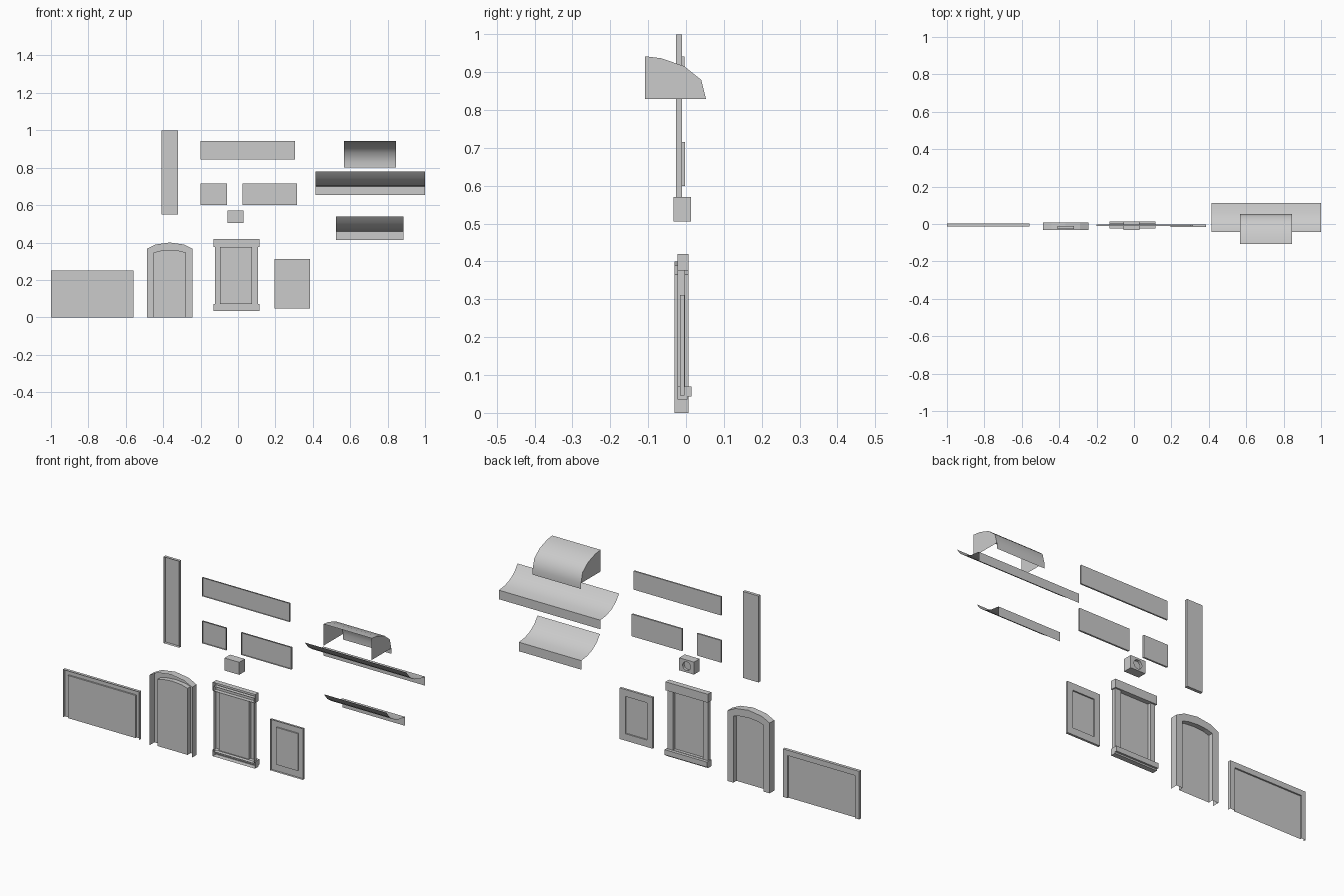
import bpy, bmesh, math
from mathutils import Vector

cube = bpy.data.objects.get("Cube")
if cube:
    bpy.data.objects.remove(cube, do_unlink=True)

grey = bpy.data.materials.new("plain grey")
grey.use_nodes = True
colour = (0.6, 0.6, 0.6, 1)
grey.diffuse_color = colour
grey.node_tree.nodes["Principled BSDF"].inputs["Base Color"].default_value = colour


def finish(name, bm, smooth=False):
    mesh = bpy.data.meshes.new(name)
    bm.to_mesh(mesh)
    bm.free()
    mesh.materials.append(grey)
    obj = bpy.data.objects.new(name, mesh)
    bpy.context.collection.objects.link(obj)
    if smooth:
        bpy.ops.object.select_all(action='DESELECT')
        obj.select_set(True)
        bpy.context.view_layer.objects.active = obj
        bpy.ops.object.shade_smooth_by_angle(angle=math.radians(40))
    return obj


def rect(x0, x1, z0, z1):
    return [(x0, z0), (x0, z1), (x1, z1), (x1, z0)]


def shell(name, rows, closed=True):
    """Join (outline, depth) rows into a moulded shell, capped at the last row."""
    bm = bmesh.new()
    rings = [[bm.verts.new((x, y, z)) for x, z in path] for path, y in rows]
    for a, b in zip(rings, rings[1:]):
        n = len(a)
        for i in range(n if closed else n - 1):
            j = (i + 1) % n
            bm.faces.new((a[i], a[j], b[j], b[i]))
    bm.faces.new(rings[-1])
    # Rows run from the wall side outwards, so the cap looks to the back
    if bm.faces[:] and rings:
        bm.normal_update()
        bm.faces.ensure_lookup_table()
        if bm.faces[-1].normal.y < 0:
            bmesh.ops.reverse_faces(bm, faces=bm.faces[:])
    return finish(name, bm)


def board(name, x0, x1, z0, z1, y0, y1):
    outline = rect(x0, x1, z0, z1)
    return shell(name, [(outline, y0), (outline, y1)])


def sheet(name, x0, x1, profile, ends=None):
    """Stretch a (y, z) profile along x, with optional end walls."""
    bm = bmesh.new()
    a, b = [[bm.verts.new((x, y, z)) for y, z in profile] for x in (x0, x1)]
    for i in range(len(profile) - 1):
        bm.faces.new((a[i], b[i], b[i + 1], a[i + 1]))
    if ends:
        for x, flip in ((x0, True), (x1, False)):
            wall = [bm.verts.new((x, y, z)) for y, z in ends]
            bm.faces.new(wall if flip else wall[::-1])
    bm.normal_update()
    for f in bm.faces:
        if f.normal.z < -0.01 or (abs(f.normal.x) < 0.5 and f.normal.y < -0.9):
            f.normal_flip()
    return finish(name, bm, smooth=True)


# Flat boards
board("tall_pilaster", -0.41, -0.32, 0.55, 1.0, -0.027, -0.011)
board("long_fascia_board", -0.2, 0.305, 0.845, 0.942, -0.012, -0.004)
board("small_sign_board", -0.2, -0.06, 0.6, 0.715, -0.012, -0.003)
board("wide_sign_board", 0.025, 0.315, 0.6, 0.715, -0.012, -0.003)

# Wide shop window: frame open at the floor
outer = rect(-1.0, -0.56, 0.0, 0.25)
inner = rect(-0.977, -0.587, 0.0, 0.222)
shell("shop_window", [(outer, -0.013), (outer, 0.003), (inner, 0.003), (inner, -0.005)], False)

# Arched door: deep surround with the leaf set back
cx = -0.365


def arch(half, spring, rise):
    left = [(-half, 0), (-half, spring), (-half * 0.62, spring + rise * 0.68), (0, spring + rise)]
    right = [(-x, z) for x, z in left[-2::-1]]
    return [(cx + x, z) for x, z in left + right]


outer, inner = arch(0.122, 0.366, 0.034), arch(0.087, 0.346, 0.014)
shell("arched_door", [(outer, -0.031), (outer, 0.007), (inner, 0.007), (inner, -0.018)], False)

# Tall window: jambs and pane, head, foot and sill
outer, inner = rect(-0.124, 0.108, 0.06, 0.40), rect(-0.097, 0.075, 0.072, 0.376)
shell("window_jambs", [(outer, -0.023), (outer, -0.002), (inner, -0.002), (inner, -0.018)])
board("window_head", -0.13, 0.114, 0.376, 0.42, -0.023, 0.006)
board("window_foot", -0.13, 0.114, 0.035, 0.07, -0.023, 0.004)
board("window_sill", -0.13, 0.114, 0.043, 0.07, -0.005, 0.014)

# Small framed panel
outer, inner = rect(0.195, 0.385, 0.046, 0.312), rect(0.228, 0.352, 0.082, 0.276)
shell("framed_panel", [(outer, -0.016), (outer, -0.004), (inner, -0.004), (inner, -0.011)])

# Lamp box with a round recess in its back face
bm = bmesh.new()
centre, half = Vector((-0.0125, -0.01, 0.5375)), Vector((0.0425, 0.023, 0.0325))
steps = 16


def ring(y, square):
    verts = []
    for i in range(steps):
        t = math.tau * (i + 0.5 * steps / 8) / steps
        c, s = math.cos(t), math.sin(t)
        m = max(abs(c), abs(s))
        x, z = (c / m * half.x, s / m * half.z) if square else (c * 0.023, s * 0.023)
        verts.append(bm.verts.new((centre.x + x, centre.y + y, centre.z + z)))
    return verts


rings = [ring(-half.y, True), ring(half.y, True), ring(half.y, False), ring(0.01, False)]
for a, b in zip(rings, rings[1:]):
    for i in range(steps):
        j = (i + 1) % steps
        bm.faces.new((a[i], a[j], b[j], b[i]))
bm.faces.new(rings[0])
bm.faces.new(rings[-1])
bmesh.ops.recalc_face_normals(bm, faces=bm.faces[:])
finish("lamp_box", bm)

# Sagging cloth awnings with a hanging valance
sag = [(-0.043, 0.78), (-0.015, 0.745), (0.02, 0.721), (0.062, 0.706), (0.111, 0.7), (0.111, 0.653)]
sheet("large_awning", 0.415, 1.0, sag)
sheet("small_awning", 0.525, 0.885, [(y, z - 0.24) for y, z in sag])

# Rounded canopy with end walls and a short valance
hood = [(-0.108, 0.942), (-0.066, 0.937), (-0.005, 0.916), (0.04, 0.88), (0.053, 0.829)]
sheet("round_canopy", 0.568, 0.846, hood + [(0.053, 0.8)], hood + [(-0.108, 0.829)])
